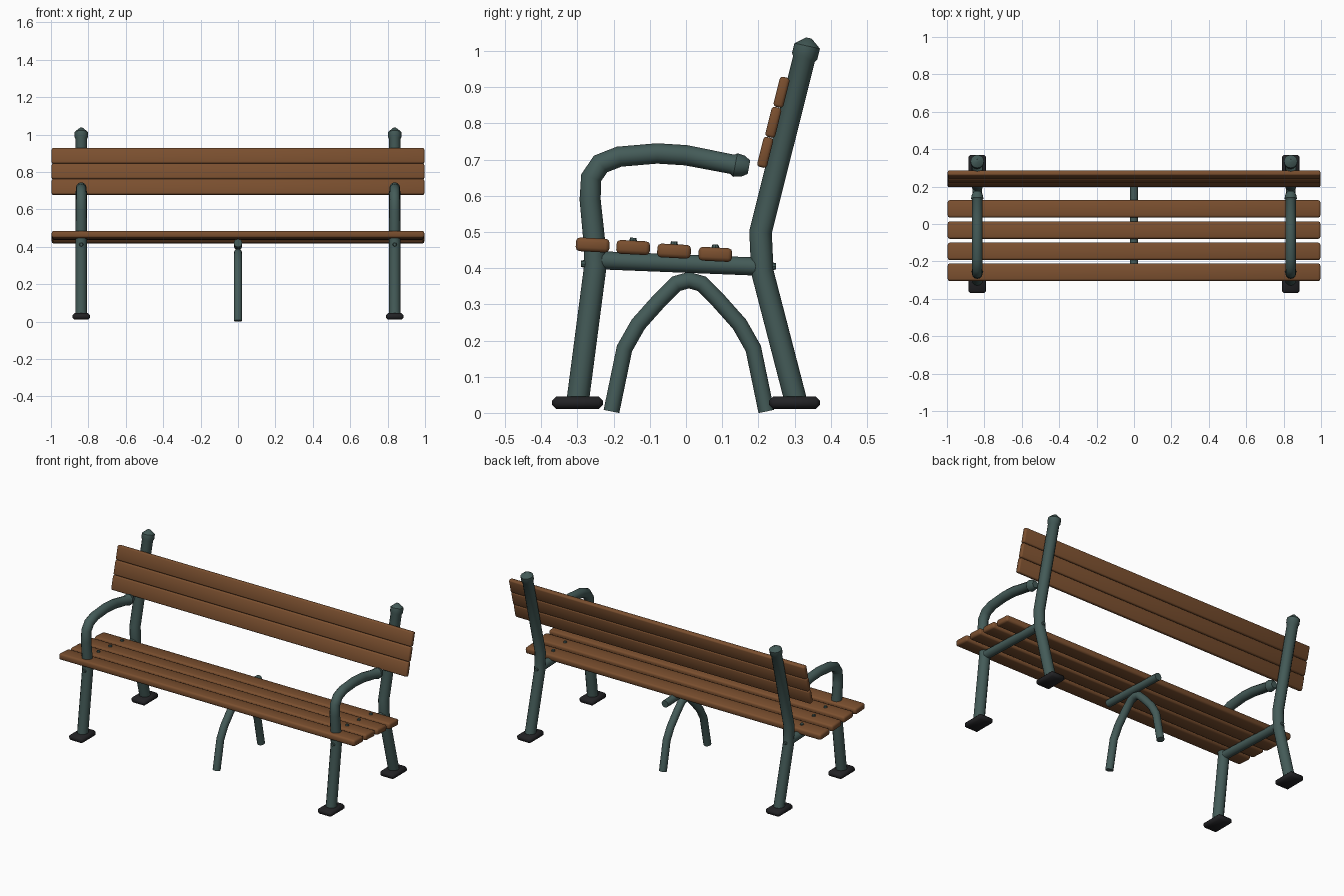
import bpy, bmesh, math
from mathutils import Vector, Matrix

cube = bpy.data.objects.get("Cube")
if cube:
    bpy.data.objects.remove(cube, do_unlink=True)


def material(name, rgb):
    m = bpy.data.materials.new(name)
    m.use_nodes = True
    m.diffuse_color = (*rgb, 1)
    bsdf = m.node_tree.nodes["Principled BSDF"]
    bsdf.inputs["Base Color"].default_value = (*rgb, 1)
    bsdf.inputs["Roughness"].default_value = 0.7
    return m


GREEN = material("dark green iron", (0.058, 0.105, 0.098))
WOOD = material("brown wood", (0.195, 0.078, 0.028))
BLACK = material("black rubber", (0.016, 0.016, 0.018))


def finish(name, bm, mat, angle):
    bmesh.ops.recalc_face_normals(bm, faces=bm.faces)
    mesh = bpy.data.meshes.new(name)
    bm.to_mesh(mesh)
    bm.free()
    mesh.materials.append(mat)
    ob = bpy.data.objects.new(name, mesh)
    bpy.context.collection.objects.link(ob)
    bpy.ops.object.select_all(action="DESELECT")
    ob.select_set(True)
    bpy.context.view_layer.objects.active = ob
    bpy.ops.object.shade_smooth_by_angle(angle=math.radians(angle))
    return ob


def tube(name, x, path, sides=12):
    """Mitred pipe in the plane at x; path holds (y, z, radius)."""
    bm = bmesh.new()
    pts = [Vector((x, y, z)) for y, z, r in path]
    side = Vector((1, 0, 0))
    rings = []
    for i, p in enumerate(pts):
        a = (p - pts[i - 1]).normalized() if i else None
        b = (pts[i + 1] - p).normalized() if i + 1 < len(pts) else None
        a, b = a or b, b or a
        t = (a + b).normalized()
        up = side.cross(t) / max(t.dot(a), 0.5)
        r = path[i][2]
        angles = [math.tau * k / sides for k in range(sides)]
        rings.append([bm.verts.new(p + r * (side * math.cos(w) + up * math.sin(w)))
                      for w in angles])
    for lo, hi in zip(rings, rings[1:]):
        for k in range(sides):
            n = (k + 1) % sides
            bm.faces.new((lo[k], lo[n], hi[n], hi[k]))
    bm.faces.new(rings[0])
    bm.faces.new(rings[-1])
    return finish(name, bm, GREEN, 40)


def block(name, centre, size, mat, tilt=0, bevel=0.01, segments=2):
    """Bevelled box tilted about the x axis."""
    bm = bmesh.new()
    bmesh.ops.create_cube(bm, size=1)
    bmesh.ops.scale(bm, vec=size, verts=bm.verts)
    bmesh.ops.bevel(bm, geom=bm.edges[:], offset=bevel, segments=segments,
                    profile=0.5, affect="EDGES")
    bmesh.ops.transform(bm, verts=bm.verts, matrix=Matrix.Translation(centre)
                        @ Matrix.Rotation(math.radians(tilt), 4, "X"))
    return finish(name, bm, mat, 50)


def bolt(name, centre, axis, radius=0.012, depth=0.014):
    bm = bmesh.new()
    turn = Vector((0, 0, 1)).rotation_difference(Vector(axis)).to_matrix().to_4x4()
    bmesh.ops.create_cone(bm, cap_ends=True, segments=8, radius1=radius,
                          radius2=radius * 0.7, depth=depth,
                          matrix=Matrix.Translation(centre) @ turn)
    return finish(name, bm, GREEN, 30)


# Seat slats: (y, z), stepping down towards the back
SEAT = [(-0.258, 0.464), (-0.146, 0.457), (-0.033, 0.447), (0.081, 0.438)]
for i, (y, z) in enumerate(SEAT):
    block(f"seat_slat_{i + 1}", (0, y, z), (1.992, 0.093, 0.038), WOOD, -3, 0.011)

# Backrest slats, leaning with the posts
for i in range(3):
    block(f"back_slat_{i + 1}", (0, 0.219 + 0.0225 * i, 0.720 + 0.083 * i),
          (1.992, 0.028, 0.085), WOOD, -14, 0.008)

# End frames, one per side
for label, s in (("left", 1), ("right", -1)):
    x = 0.838 * s
    # Front leg sweeping up into the armrest, ending in a wider collar
    tube(f"front_leg_and_arm_{label}", x, [
        (-0.299, 0.035, 0.031), (-0.250, 0.410, 0.031), (-0.254, 0.480, 0.030),
        (-0.265, 0.590, 0.029), (-0.262, 0.650, 0.028), (-0.236, 0.688, 0.028),
        (-0.185, 0.708, 0.028), (-0.080, 0.717, 0.028), (0.000, 0.712, 0.028),
        (0.128, 0.687, 0.027), (0.136, 0.685, 0.033), (0.158, 0.682, 0.029),
        (0.174, 0.679, 0.019)])
    # Back leg and post with a pointed cap
    tube(f"back_post_{label}", x, [
        (0.303, 0.035, 0.031), (0.211, 0.390, 0.031), (0.206, 0.500, 0.031),
        (0.326, 0.978, 0.031), (0.328, 0.986, 0.036), (0.335, 1.014, 0.036),
        (0.339, 1.036, 0.008)])
    tube(f"seat_rail_{label}", x, [(-0.245, 0.422, 0.025), (0.205, 0.404, 0.025)])
    for part, y in (("front", -0.300), ("back", 0.300)):
        block(f"{part}_foot_{label}", (x, y, 0.028), (0.096, 0.140, 0.034),
              BLACK, 0, 0.011, 1)
    for i, (y, z) in enumerate(SEAT[1:]):
        bolt(f"slat_bolt_{label}_{i + 1}", (x, y, z + 0.02), (0, 0.05, 1))
    # Fasteners at the rail joints and under the cap
    bolt(f"front_joint_bolt_{label}", (x, -0.283, 0.412), (0, -1, 0))
    bolt(f"back_joint_bolt_{label}", (x, 0.242, 0.405), (0, 1, 0))

# Centre support: short rail carried on an arch
tube("centre_rail", 0, [(-0.212, 0.420, 0.022), (0.203, 0.404, 0.022)])
half = [(0.214, 0.004), (0.178, 0.178), (0.140, 0.245), (0.082, 0.310),
        (0.035, 0.357)]
arch = [(-y, z) for y, z in half] + [(0, 0.367)] + half[::-1]
tube("centre_arch", 0, [(y + 0.008, z, 0.022) for y, z in arch])
